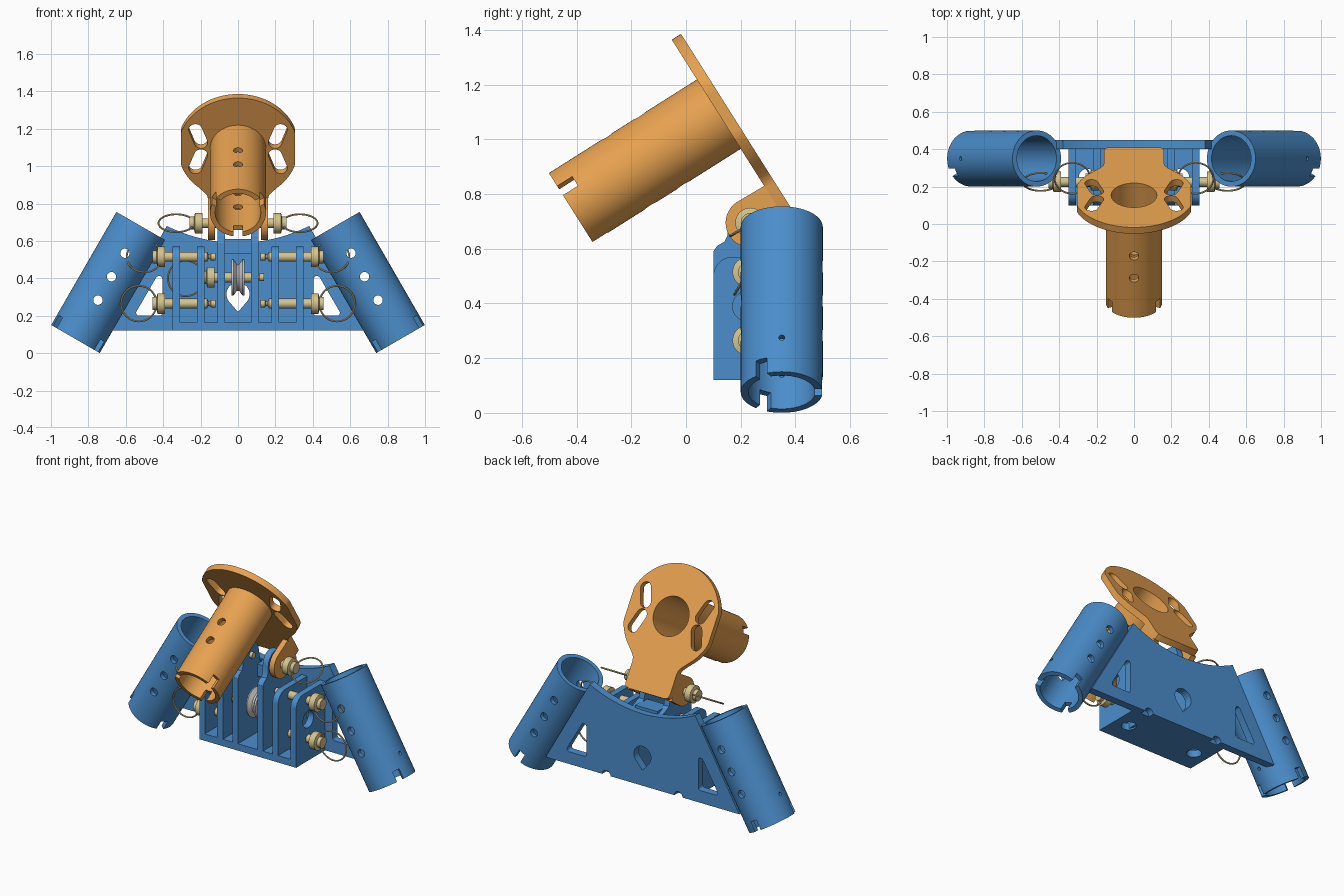
import bpy, bmesh
from math import radians as rad, sin, cos, pi
from mathutils import Matrix, Vector

if "Cube" in bpy.data.objects:
    bpy.data.objects.remove(bpy.data.objects["Cube"])


def material(name, rgb):
    m = bpy.data.materials.new(name)
    m.diffuse_color = (*rgb, 1)
    m.use_nodes = True
    m.node_tree.nodes["Principled BSDF"].inputs["Base Color"].default_value = m.diffuse_color
    return m


BLUE = material("blue", (0.07, 0.27, 0.60))
ORANGE = material("orange", (0.80, 0.36, 0.08))
BRASS = material("pale_brass", (0.66, 0.55, 0.27))


def T(x, y, z):
    return Matrix.Translation((x, y, z))


def R(deg, axis):
    return Matrix.Rotation(rad(deg), 4, axis)


def arc(cx, cy, r, a0, a1, n=16):
    return [(cx + r * cos(rad(a0 + (a1 - a0) * i / n)),
             cy + r * sin(rad(a0 + (a1 - a0) * i / n))) for i in range(n + 1)]


def finish(name, bm, M, mat):
    bmesh.ops.recalc_face_normals(bm, faces=bm.faces)
    bm.transform(M)
    me = bpy.data.meshes.new(name)
    bm.to_mesh(me)
    bm.free()
    ob = bpy.data.objects.new(name, me)
    bpy.context.collection.objects.link(ob)
    if mat:
        me.materials.append(mat)
    return ob


def prism(name, pts, z0, z1, M, mat=None):
    """Extrude a 2D outline along local z."""
    bm = bmesh.new()
    f = bm.faces.new([bm.verts.new((x, y, z0)) for x, y in pts])
    ext = bmesh.ops.extrude_face_region(bm, geom=[f])
    vs = [g for g in ext["geom"] if isinstance(g, bmesh.types.BMVert)]
    bmesh.ops.translate(bm, verts=vs, vec=(0, 0, z1 - z0))
    return finish(name, bm, M, mat)


def rod(r, z0, z1, M, n=32):
    return prism("cutter", arc(0, 0, r, 0, 360 - 360 / n, n - 1), z0, z1, M)


def lathe(name, prof, M, mat=None, n=32):
    """Spin an (r, z) profile round local z."""
    bm = bmesh.new()
    vs = [bm.verts.new((r, 0, z)) for r, z in prof]
    es = [bm.edges.new(p) for p in zip(vs, vs[1:])]
    bmesh.ops.spin(bm, geom=vs + es, cent=(0, 0, 0), axis=(0, 0, 1),
                   angle=2 * pi, steps=n, use_duplicate=False)
    bmesh.ops.remove_doubles(bm, verts=bm.verts, dist=1e-5)
    return finish(name, bm, M, mat)


def cut(ob, cutters):
    for c in cutters:
        c.hide_render = True
        m = ob.modifiers.new("cut", "BOOLEAN")
        m.operation, m.solver, m.object = "DIFFERENCE", "EXACT", c
        bpy.context.view_layer.objects.active = ob
        bpy.ops.object.modifier_apply(modifier=m.name)
        bpy.data.objects.remove(c)


def socket_tube(name, L, M, mat, holes, side_hole):
    """Open tube along local z with three notches at its far end."""
    ri, ro = 0.122, 0.15
    ob = lathe(name, [(ri, 0), (ro, 0), (ro, L), (ri, L), (ri, 0)], M, mat, 64)
    cs = [rod(0.025, -0.3, 0.3, M @ T(0, 0, L - s) @ R(90, 'X')) for s in holes]
    if side_hole:
        cs.append(rod(0.011, -0.3, 0.3, M @ T(0, 0, L - 0.144) @ R(90, 'Y')))
    for a in (-90, 30, 150):
        sq = [(0.08, -0.023), (0.2, -0.023), (0.2, 0.023), (0.08, 0.023)]
        cs.append(prism("cutter", sq, L - 0.065, L + 0.05, M @ R(a, 'Z')))
    cut(ob, cs)


YZ = Matrix(((0, 0, 1, 0), (1, 0, 0, 0), (0, 1, 0, 0), (0, 0, 0, 1)))  # outline in y,z
XZ = R(90, 'X')                                                     # outline in x,z
PY, PZ = 0.235, 0.695                                               # hinge pivot

# Blue leg sockets
for s, side in ((-1, "left"), (1, "right")):
    M = T(0.52 * s, 0.35, 0.68) @ R(-30 * s, 'Y') @ R(180, 'X')
    socket_tube(side + "_leg_socket", 0.698, M, BLUE, (0.24, 0.385, 0.53), True)

# Blue back plate with triangular windows, centre teardrop and bottom notches
outline = [(-0.70, 0.12), (0.70, 0.12)] + arc(0, 1.437, 0.847, -63.3, -116.7, 24)
plate = prism("back_plate", outline, -0.45, -0.40, XZ, BLUE)
cs = [prism("cutter", arc(0, 0.315, 0.062, -35, 215) + [(0, 0.22)], -0.5, -0.35, XZ)]
for s in (-1, 1):
    tri = arc(0.53, 0.215, 0.015, -90, 30, 4) + arc(0.422, 0.395, 0.018, 30, 180, 5)
    tri += arc(0.419, 0.215, 0.015, 180, 270, 4)
    cs.append(prism("cutter", [(x * s, z) for x, z in tri], -0.5, -0.35, XZ))
    cs.append(rod(0.03, -0.5, -0.35, T(0.26 * s, 0, 0.12) @ XZ))
cut(plate, cs)

# Blue floor and spacer block
floor = prism("floor_plate", [(-0.35, 0.10), (0.35, 0.10), (0.35, 0.41), (-0.35, 0.41)],
              0.12, 0.165, Matrix(), BLUE)
cut(floor, [rod(0.045, 0, 0.3, T(0.25 * s, 0.25, 0)) for s in (-1, 1)])
prism("spacer_block", [(-0.08, 0.30), (0.08, 0.30), (0.08, 0.41), (-0.08, 0.41)],
      0.53, 0.61, Matrix(), BLUE)

# Blue upright walls
low = [(0.10, 0.13), (0.41, 0.13), (0.41, 0.57)] + arc(0.17, 0.50, 0.07, 90, 180, 10)
high = ([(0.10, 0.13), (0.41, 0.13), (0.41, 0.585), (0.33, 0.62)]
        + arc(PY, PZ, 0.08, 0, 180) + [(0.152, 0.65), (0.14, 0.625), (0.115, 0.612), (0.10, 0.59)])
for s in (-1, 1):
    for name, x, prof in (("inner_wall", 0.09, high), ("middle_wall", 0.20, low),
                          ("outer_wall", 0.33, low)):
        w = prism(name, prof, x * s - 0.02, x * s + 0.02, YZ, BLUE)
        if name == "outer_wall":
            cut(w, [rod(0.055, 0.2 * s, 0.5 * s, T(0, 0.225, 0.39) @ YZ)])

# Orange hinged head: tube, disc with tab, hinge lugs
H = T(0, 0.12, 1.092) @ R(122.3, 'X')
socket_tube("head_tube", 0.64, H, ORANGE, (0.25, 0.39), False)
half = [(min(x, 0.305), y) for x, y in arc(0, 0, 0.322, 90, -48, 40)]
half += [(0.18, -0.275), (0.165, -0.295), (0.16, -0.32), (0.16, -0.45), (0.152, -0.472), (0.13, -0.48)]
disc = prism("head_disc", half + [(-x, y) for x, y in reversed(half[1:])], -0.04, 0, H, ORANGE)
cs = [rod(0.122, -0.1, 0.1, H, 64)]
for sx in (-1, 1):
    for sy in (-1, 1):
        slot = arc(0, 0.043, 0.036, 0, 180) + arc(0, -0.043, 0.036, 180, 360)
        cs.append(prism("cutter", slot, -0.1, 0.1,
                        H @ T(0.213 * sx, 0.08 * sy, 0) @ R(-20 * sx * sy, 'Z')))
cut(disc, cs)
lug = [(0.288, 0.831)] + arc(PY, PZ, 0.09, 122.3, 302.3, 24) + [(0.378, 0.684)]
for s in (-1, 1):
    prism("hinge_lug", lug, 0.142 * s - 0.018, 0.142 * s + 0.018, YZ, ORANGE)


# Brass locking pins with pull rings
def pin(name, side, tip, flange, y, z):
    L = flange - tip
    prof = [(0, 0), (0.02, 0), (0.02, 0.025), (0.012, 0.03), (0.012, 0.038), (0.026, 0.045),
            (0.026, L), (0.055, L), (0.055, L + 0.04), (0.035, L + 0.045),
            (0.035, L + 0.068), (0, L + 0.068)]
    lathe(name, prof, T(tip * side, y, z) @ R(90 * side, 'Y'), BRASS)


def ring(name, x, y, z, tilt):
    bpy.ops.mesh.primitive_torus_add(major_radius=0.095, minor_radius=0.005,
                                     major_segments=48, minor_segments=8,
                                     location=(x, y, z), rotation=(rad(tilt), 0, 0))
    bpy.context.object.name = name
    bpy.context.object.data.materials.append(BRASS)


for s in (-1, 1):
    pin("hinge_pin", s, 0.05, 0.19, PY, PZ)
    ring("hinge_pin_ring", 0.33 * s, PY + 0.01, PZ, 30)
    for label, z, tilt in (("upper", 0.515, 60), ("lower", 0.265, 90)):
        pin(label + "_pin", s, 0.12, 0.39, 0.225, z)
        ring(label + "_pin_ring", (0.50 if z > 0.4 else 0.53) * s, 0.225, z, tilt)
pin("pulley_axle", -1, -0.14, 0.125, 0.225, 0.405)
ring("pulley_axle_ring", -0.28, 0.225, 0.40, 90)

# Grooved grey pulley
lathe("pulley", [(0.02, -0.035), (0.095, -0.035), (0.098, -0.025), (0.072, -0.006), (0.072, 0.006),
                 (0.098, 0.025), (0.095, 0.035), (0.02, 0.035), (0.02, -0.035)],
      T(0, 0.225, 0.405) @ R(90, 'Y'), None, 48)

# Smooth shading with crisp edges
bpy.ops.object.select_all(action='SELECT')
bpy.context.view_layer.objects.active = plate
bpy.ops.object.shade_smooth_by_angle(angle=rad(30))
